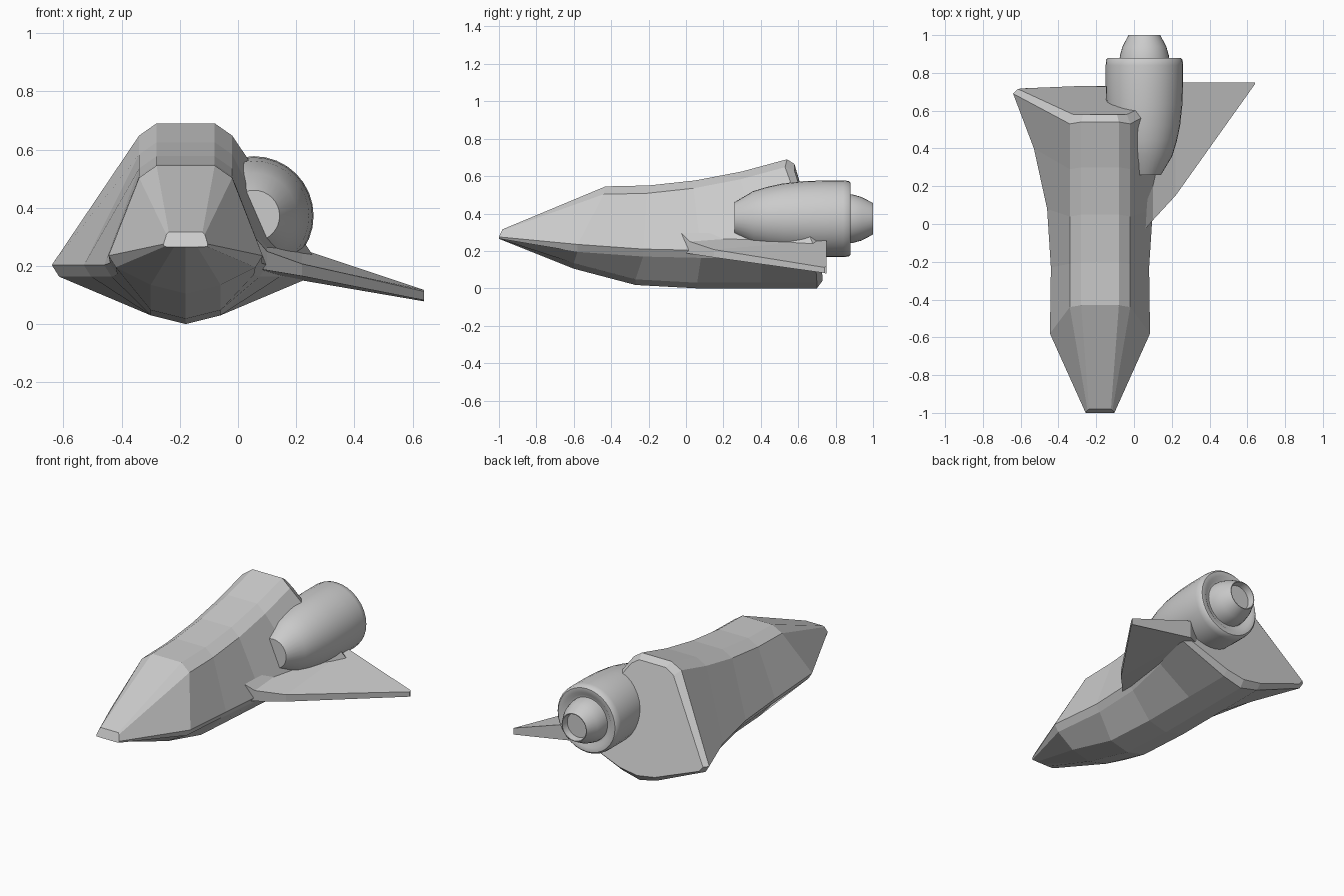
import bpy, bmesh, math

if "Cube" in bpy.data.objects:
    bpy.data.objects.remove(bpy.data.objects["Cube"])

CX = -0.18  # hull centre line


def loft(name, rings, caps=True):
    """Skin a list of equal-length closed rings into one mesh object."""
    bm = bmesh.new()
    vr = [[bm.verts.new(p) for p in r] for r in rings]
    n = len(vr[0])
    for a, b in zip(vr, vr[1:]):
        for i in range(n):
            j = (i + 1) % n
            bm.faces.new((a[i], a[j], b[j], b[i]))
    if caps:
        bm.faces.new(vr[0])
        bm.faces.new(vr[-1])
    bmesh.ops.recalc_face_normals(bm, faces=bm.faces)
    me = bpy.data.meshes.new(name)
    bm.to_mesh(me)
    bm.free()
    ob = bpy.data.objects.new(name, me)
    bpy.context.collection.objects.link(ob)
    return ob


def hull_ring(half):
    """Mirror a half section (keel first, roof last) into a full ring."""
    right = [(CX + x, y, z) for x, y, z in half]
    left = [(CX - x, y, z) for x, y, z in reversed(half[1:])]
    return right + left


def station(yb, yc, yt, keel, chine, wide, roof):
    """Half section from bottom, chine and roof positions."""
    return [(0, yb, keel),
            (0.12, yb, keel + 0.03),
            (wide - 0.025, yc, chine - 0.04),
            (wide, yc, chine),
            (0.16, yt - 0.01, roof - 0.042),
            (0.10, yt, roof)]


# Hull: faceted sections from nose to flared tail
nose = [(0, -1, 0.265), (0.04, -1, 0.265), (0.074, -1, 0.266),
        (0.076, -1, 0.275), (0.066, -0.985, 0.308), (0.058, -0.98, 0.316)]
tail_lip = [(0, 0.73, 0.04), (0.12, 0.73, 0.06), (0.41, 0.718, 0.17),
            (0.435, 0.715, 0.20), (0.142, 0.58, 0.63), (0.09, 0.58, 0.665)]
stations = [
    station(-0.60, -0.58, -0.43, 0.105, 0.235, 0.265, 0.545),
    station(-0.27, -0.23, -0.20, 0.018, 0.210, 0.260, 0.550),
    station(0.06, 0.08, 0.05, 0.0, 0.203, 0.280, 0.577),
    station(0.40, 0.40, 0.30, 0.0, 0.203, 0.350, 0.625),
    station(0.70, 0.69, 0.54, 0.0, 0.203, 0.460, 0.690),
]
loft("hull", [hull_ring(h) for h in [nose] + stations + [tail_lip]])

# Wing: x, front y, rear y, front top/bottom z, rear top/bottom z
wing = [
    (-0.05, -0.10, 0.55, 0.37, 0.20, 0.36, 0.18),
    (0.04, -0.05, 0.65, 0.32, 0.195, 0.35, 0.17),
    (0.10, 0.02, 0.69, 0.25, 0.185, 0.30, 0.165),
    (0.22, 0.15, 0.75, 0.207, 0.165, 0.257, 0.15),
    (0.64, 0.74, 0.75, 0.112, 0.082, 0.117, 0.078),
]
loft("wing", [[(x, yf, fb), (x, yf, ft), (x, yr, rt), (x, yr, rb)]
              for x, yf, yr, ft, fb, rt, rb in wing])


def revolve(name, profile, cx, cz, sides=32):
    """Turn a (y, radius) profile about an axis parallel to y."""
    rings = [[(cx + r * math.cos(2 * math.pi * k / sides), y,
               cz + r * math.sin(2 * math.pi * k / sides))
              for k in range(sides)] for y, r in profile]
    ob = loft(name, rings)
    bpy.ops.object.select_all(action='DESELECT')
    ob.select_set(True)
    bpy.context.view_layer.objects.active = ob
    bpy.ops.object.shade_smooth_by_angle(angle=math.radians(40))
    return ob


# Engine pod with rounded rear rim
revolve("engine_pod", [(0.26, 0.088), (0.36, 0.148), (0.44, 0.172),
                       (0.52, 0.189), (0.63, 0.201), (0.74, 0.205),
                       (0.84, 0.205), (0.87, 0.202), (0.88, 0.192),
                       (0.88, 0.165), (0.865, 0.145), (0.865, 0.12)],
        0.055, 0.372)

# Exhaust nozzle with a recessed opening
revolve("engine_nozzle", [(0.84, 0.133), (0.89, 0.13), (0.94, 0.116),
                          (1.0, 0.084), (1.0, 0.08), (0.96, 0.074)],
        0.055, 0.372)
